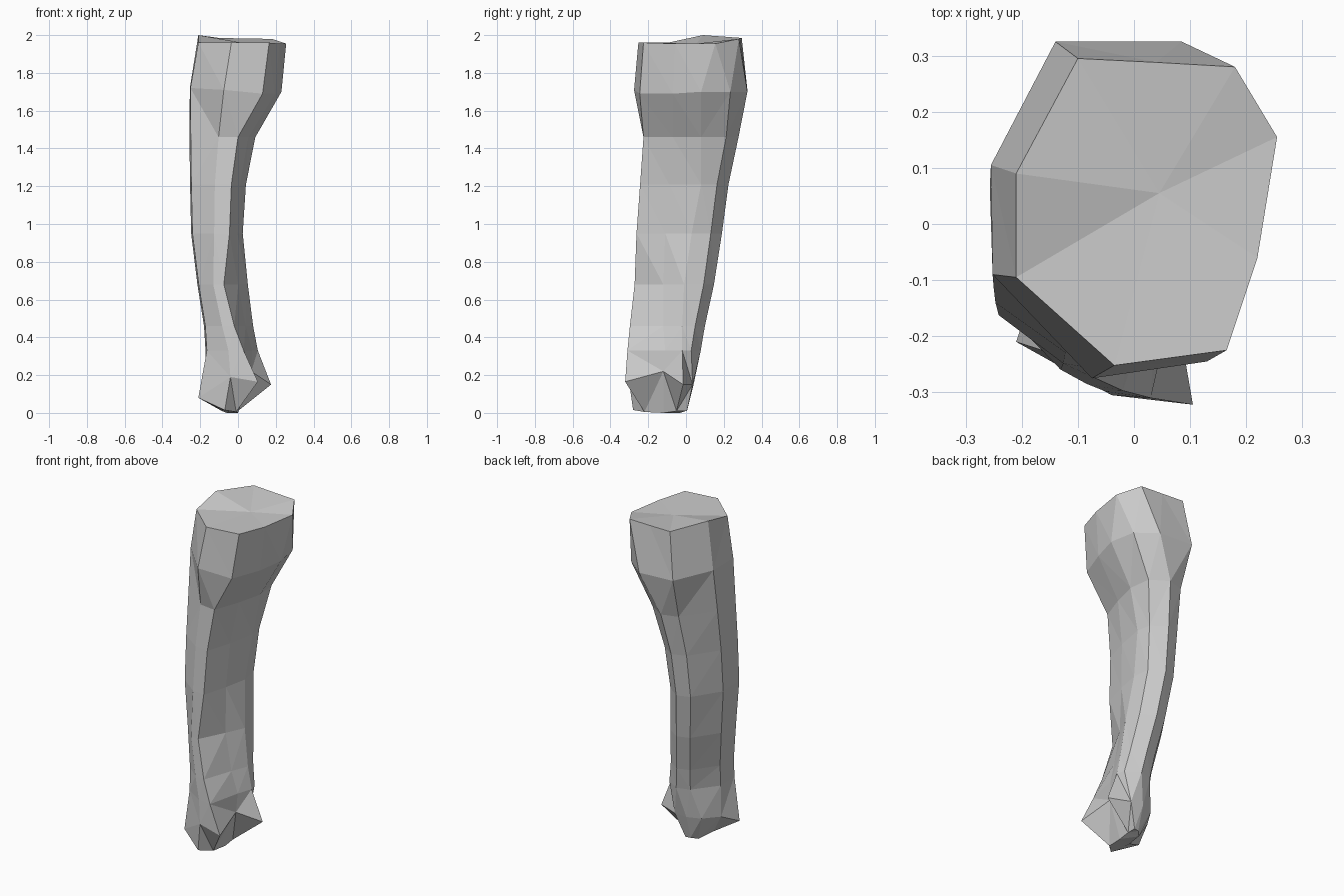
import bpy, bmesh

SIDES = 9


def section(z, x0, x1, y0, y1, xf, yd, ye):
    """Nine-sided shaft section: extents, front-right corner x, right side y, right hollow y."""
    w, h = x1 - x0, y1 - y0
    return [(x0, y0 + .58 * h, z),                      # left back
            (x0 + .38 * w, y1 - .06 * h, z),            # back left
            (x0 + .66 * w, y1, z),                      # back
            (x0 + .95 * w, y0 + .87 * h, z),            # back right
            (x1, yd, z),                                # right
            (xf + .6 * (x1 - xf), ye, z),               # right hollow
            (xf, y0, z),                                # front right
            (x0 + .6 * (xf - x0), y0 + .03 * h, z),     # front left
            (x0 + .007, y0 + .22 * h, z)]               # left front


# Foot: small base, then the flared ankle
base = [(-.085, -.14, .01), (-.06, -.03, .0), (-.03, .0, .01), (.0, .005, .01), (.0, -.05, .01),
        (.0, -.12, 0), (-.01, -.22, .005), (-.07, -.28, .015), (-.085, -.24, .015)]
ankle = [(-.17, -.09, .14), (-.11, .01, .15), (-.03, .04, .15), (.05, .035, .15), (.175, -.015, .15),
         (.07, -.12, .22), (.105, -.322, .165), (-.04, -.305, .19), (-.21, -.21, .08)]

# Shaft, bottom to top
shaft = [section(*r) for r in (
    (.33, -.172, .105, -.31, .078, .03, -.02, -.11),
    (.46, -.18, .08, -.297, .10, -.02, -.02, -.12),
    (.68, -.215, .052, -.272, .148, -.075, -.01, -.12),
    (.95, -.248, .025, -.262, .19, -.045, .03, -.11),
    (1.21, -.254, .042, -.243, .225, -.035, .08, -.09),
    (1.46, -.257, .092, -.225, .278, .0, .08, -.07))]

# Flared head and its rim
head = [(-.255, .105, 1.72), (-.14, .325, 1.71), (.085, .325, 1.7), (.2, .235, 1.7), (.23, .08, 1.7),
        (.195, -.07, 1.69), (.13, -.245, 1.69), (-.075, -.275, 1.71), (-.252, -.09, 1.72)]
rim = [(-.21, .09, 2.0), (-.1, .295, 1.985), (.04, .288, 1.982), (.18, .28, 1.98), (.255, .155, 1.955),
       (.22, -.06, 1.955), (.165, -.225, 1.96), (-.035, -.252, 1.96), (-.21, -.095, 1.96)]

bm = bmesh.new()
rings = [[bm.verts.new(p) for p in ring] for ring in [base, ankle, *shaft, head, rim]]
for low, high in zip(rings, rings[1:]):
    for i in range(SIDES):
        j = (i + 1) % SIDES
        bm.faces.new((low[i], low[j], high[j], high[i]))

# Caps: flat sole and a fanned top
bm.faces.new(rings[0])
centre = bm.verts.new((.045, .055, 1.955))
for i in range(SIDES):
    bm.faces.new((rings[-1][i], rings[-1][(i + 1) % SIDES], centre))

bmesh.ops.triangulate(bm, faces=bm.faces[:], quad_method='SHORT_EDGE')
bmesh.ops.recalc_face_normals(bm, faces=bm.faces[:])
mesh = bpy.data.meshes.new("bone")
bm.to_mesh(mesh)
bm.free()
bpy.context.collection.objects.link(bpy.data.objects.new("bone", mesh))
